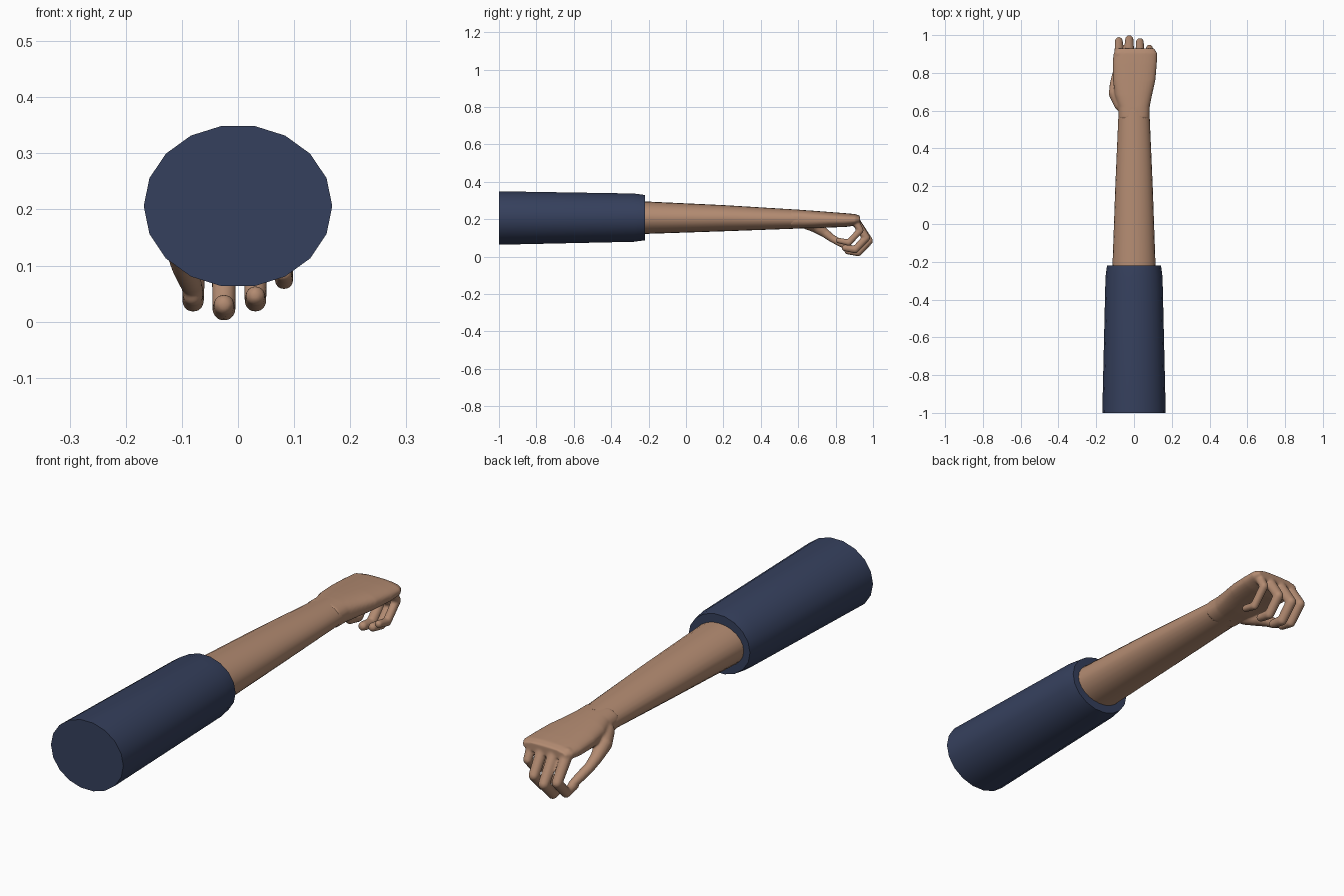
import bpy
import bmesh
import math
from mathutils import Vector

cube = bpy.data.objects.get("Cube")
if cube:
    bpy.data.objects.remove(cube, do_unlink=True)


def material(name, colour):
    mat = bpy.data.materials.new(name)
    mat.use_nodes = True
    mat.diffuse_color = (*colour, 1)
    mat.node_tree.nodes["Principled BSDF"].inputs["Base Color"].default_value = (*colour, 1)
    return mat


skin = material("skin", (0.45, 0.258, 0.166))
navy = material("navy cloth", (0.036, 0.051, 0.109))


def loft(bm, sections, sides, power=1.0):
    """Closed skin through oval sections (y, centre x, half width, centre z, half height)."""
    def bend(v):
        return math.copysign(abs(v) ** power, v)
    rings = []
    for y, cx, rx, cz, rz in sections:
        angles = [2 * math.pi * i / sides for i in range(sides)]
        rings.append([bm.verts.new((cx + rx * bend(math.cos(a)), y, cz + rz * bend(math.sin(a))))
                      for a in angles])
    for a, b in zip(rings, rings[1:]):
        for i in range(sides):
            j = (i + 1) % sides
            bm.faces.new((a[i], b[i], b[j], a[j]))
    bm.faces.new(rings[0])
    bm.faces.new(rings[-1][::-1])


def limb(bm, joints):
    """Chain of balls and tapered cylinders through (x, y, z, radius) joints."""
    for x, y, z, r in joints:
        ball = bmesh.ops.create_uvsphere(bm, u_segments=16, v_segments=10, radius=r)
        bmesh.ops.translate(bm, verts=ball["verts"], vec=(x, y, z))
    for a, b in zip(joints, joints[1:]):
        p, q = Vector(a[:3]), Vector(b[:3])
        bone = bmesh.ops.create_cone(bm, cap_ends=True, segments=16, radius1=a[3],
                                     radius2=b[3], depth=(q - p).length)
        turn = (q - p).to_track_quat("Z", "Y").to_matrix()
        bmesh.ops.rotate(bm, verts=bone["verts"], matrix=turn)
        bmesh.ops.translate(bm, verts=bone["verts"], vec=(p + q) / 2)


def finish(bm, name, mat, angle):
    bmesh.ops.recalc_face_normals(bm, faces=bm.faces)
    mesh = bpy.data.meshes.new(name)
    bm.to_mesh(mesh)
    bm.free()
    mesh.materials.append(mat)
    obj = bpy.data.objects.new(name, mesh)
    bpy.context.collection.objects.link(obj)
    bpy.ops.object.select_all(action="DESELECT")
    obj.select_set(True)
    bpy.context.view_layer.objects.active = obj
    bpy.ops.object.shade_smooth_by_angle(angle=math.radians(angle))
    return obj


# Sleeve with a slightly drawn-in cuff
bm = bmesh.new()
loft(bm, [(-1, 0, 0.168, 0.206, 0.145),
          (-0.28, 0, 0.151, 0.208, 0.131),
          (-0.22, 0, 0.143, 0.208, 0.123)], 18)
finish(bm, "sleeve", navy, 30)

# Forearm tapering to the wrist
bm = bmesh.new()
loft(bm, [(-0.25, 0, 0.115, 0.208, 0.088),
          (0.2, 0, 0.099, 0.205, 0.07),
          (0.61, 0, 0.081, 0.2, 0.05)], 24)
finish(bm, "forearm", skin, 40)

# Palm
bm = bmesh.new()
loft(bm, [(0.56, 0, 0.081, 0.2, 0.051),
          (0.62, 0, 0.083, 0.2, 0.049),
          (0.68, -0.003, 0.098, 0.198, 0.047),
          (0.76, 0.001, 0.112, 0.197, 0.042),
          (0.85, 0.004, 0.117, 0.195, 0.037),
          (0.905, 0.007, 0.115, 0.196, 0.031),
          (0.93, 0.007, 0.1, 0.198, 0.02)], 32, 0.8)

# Curled fingers: x, furthest reach, lowest point, radius
for x, reach, low, r in [(-0.08, 0.99, 0.016, 0.021), (-0.025, 1.0, 0, 0.022),
                         (0.031, 0.985, 0.016, 0.021), (0.082, 0.95, 0.056, 0.018)]:
    limb(bm, [(x, 0.9, 0.198, r + 0.003),
              (x, reach - r, low + 0.084, r),
              (x, reach - 0.08, low + r, r * 0.95),
              (x, reach - 0.135, low + 0.03, r * 0.85)])

# Thumb reaching under the palm to the first finger
limb(bm, [(-0.07, 0.63, 0.185, 0.034),
          (-0.1, 0.69, 0.163, 0.034),
          (-0.104, 0.74, 0.128, 0.025),
          (-0.098, 0.78, 0.098, 0.021),
          (-0.085, 0.83, 0.07, 0.02),
          (-0.078, 0.865, 0.053, 0.017)])
hand = finish(bm, "hand", skin, 180)

# Blend palm, fingers and thumb into one soft surface
remesh = hand.modifiers.new("blend", "REMESH")
remesh.mode = "VOXEL"
remesh.voxel_size = 0.005
remesh.use_smooth_shade = True
soften = hand.modifiers.new("soften", "SMOOTH")
soften.factor = 0.5
soften.iterations = 5
